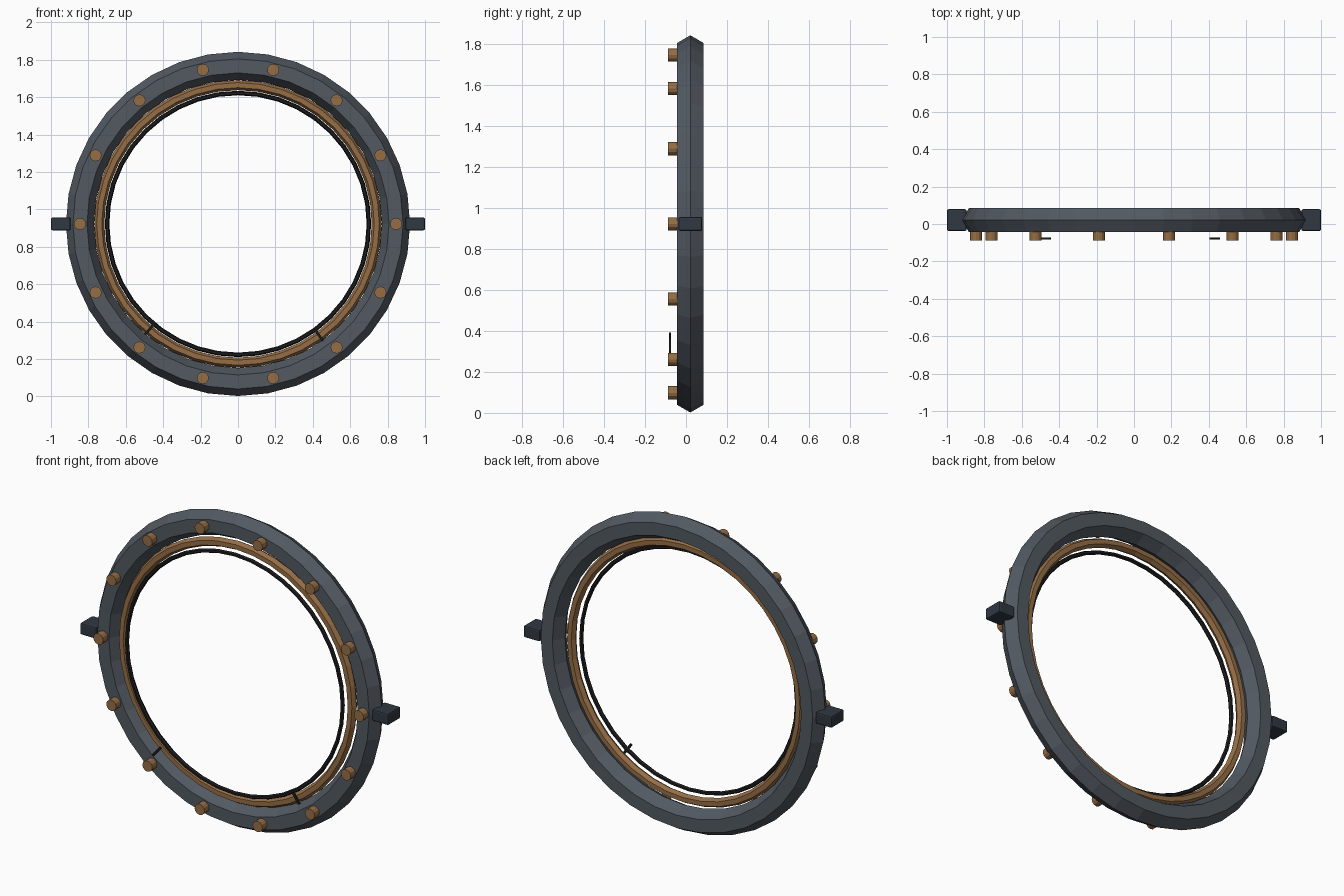
import bpy
from math import pi, cos, sin, radians

if "Cube" in bpy.data.objects:
    bpy.data.objects.remove(bpy.data.objects["Cube"])

CZ = 0.922   # height of the ring axis


def material(name, rgb):
    m = bpy.data.materials.new(name)
    m.diffuse_color = (*rgb, 1)
    m.use_nodes = True
    m.node_tree.nodes["Principled BSDF"].inputs["Base Color"].default_value = m.diffuse_color
    return m


STEEL = material("steel", (0.085, 0.10, 0.12))
BRASS = material("brass", (0.30, 0.155, 0.06))
BLACK = material("black", (0.012, 0.012, 0.012))
LUG = material("dark_blue_steel", (0.03, 0.04, 0.055))


def finish(name, mat):
    o = bpy.context.object
    o.name = name
    o.data.materials.append(mat)
    return o


def ring(name, mat, major, minor, y, segs, sides):
    bpy.ops.mesh.primitive_torus_add(
        major_radius=major, minor_radius=minor, major_segments=segs,
        minor_segments=sides, location=(0, y, CZ), rotation=(pi / 2, 0, 0))
    return finish(name, mat)


def box(name, mat, size, loc, rot_y=0):
    bpy.ops.mesh.primitive_cube_add(size=1, location=loc)
    o = finish(name, mat)
    for v in o.data.vertices:
        v.co = [c * s for c, s in zip(v.co, size)]
    o.rotation_euler = (0, rot_y, 0)
    return o


# Main frame, brass trim and thin inner gasket
ring("outer_frame", STEEL, 0.845, 0.075, 0.021, 36, 6)
ring("brass_trim", BRASS, 0.742, 0.027, 0.0, 40, 6)
ring("inner_gasket", BLACK, 0.70, 0.012, -0.029, 40, 6)

# Bolts on the front face
for i in range(14):
    a = 2 * pi * i / 14
    bpy.ops.mesh.primitive_cylinder_add(
        vertices=12, radius=0.032, depth=0.048,
        location=(0.845 * cos(a), -0.064, CZ + 0.845 * sin(a)),
        rotation=(pi / 2, 0, 0))
    finish(f"bolt_{i + 1}", BRASS)

# Side lugs with bevelled edges
for side, name in ((-1, "left_lug"), (1, "right_lug")):
    o = box(name, LUG, (0.105, 0.116, 0.068), (side * 0.9475, 0.021, CZ))
    b = o.modifiers.new("bevel", "BEVEL")
    b.width = 0.008
    b.segments = 2

# Two small radial index marks
for deg, name in ((-130, "left_mark"), (-54, "right_mark")):
    a = radians(deg)
    box(name, BLACK, (0.075, 0.01, 0.014),
        (0.735 * cos(a), -0.078, CZ + 0.735 * sin(a)), -a)
